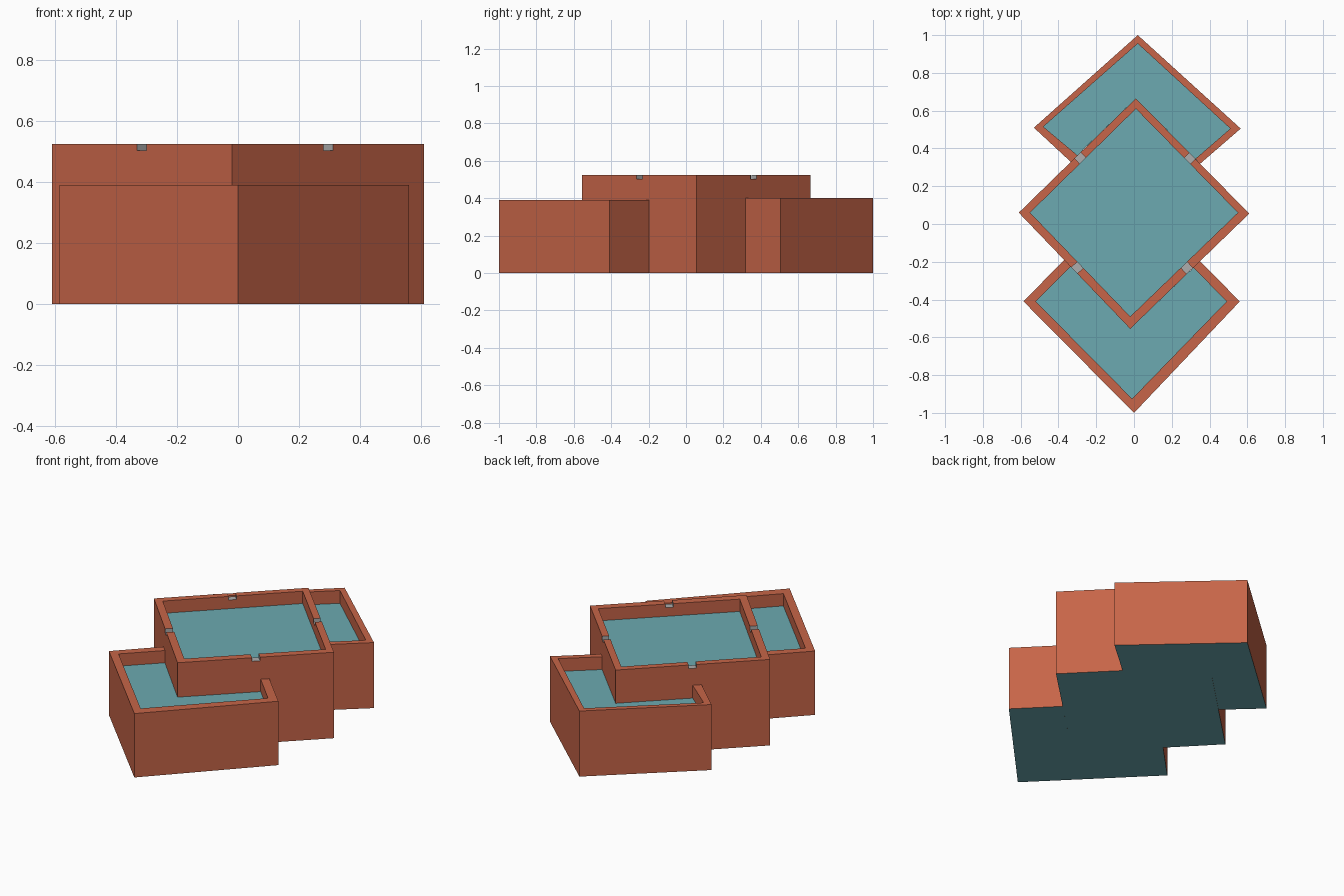
import bpy, bmesh
from math import atan2
from mathutils import Vector

if "Cube" in bpy.data.objects:
    bpy.data.objects.remove(bpy.data.objects["Cube"])


def material(name, color):
    m = bpy.data.materials.new(name)
    m.diffuse_color = (*color, 1)
    m.use_nodes = True
    m.node_tree.nodes["Principled BSDF"].inputs["Base Color"].default_value = m.diffuse_color
    return m


BRICK = material("brick", (0.57, 0.13, 0.065, 1)[:3])
ROOF = material("roof_teal", (0.15, 0.40, 0.44))
GREY = material("drain_grey", (0.42, 0.42, 0.42))


def finish(name, bm, mats):
    bmesh.ops.remove_doubles(bm, verts=bm.verts, dist=1e-5)
    bmesh.ops.recalc_face_normals(bm, faces=bm.faces)
    mesh = bpy.data.meshes.new(name)
    bm.to_mesh(mesh)
    bm.free()
    for m in mats:
        mesh.materials.append(m)
    ob = bpy.data.objects.new(name, mesh)
    bpy.context.collection.objects.link(ob)
    return ob


def block(name, outer, inner, top, floor, corner=None):
    """Walled block with a sunken flat roof; an open wall run is closed by the
    tower faces that meet at corner."""
    bm = bmesh.new()

    def face(points, mat):
        bm.faces.new([bm.verts.new(p) for p in points]).material_index = mat

    def at(points, z):
        return [(x, y, z) for x, y in points]

    n = len(outer)
    for i in range(n if corner is None else n - 1):
        j = (i + 1) % n
        o, k = [outer[i], outer[j]], [inner[i], inner[j]]
        face(at(o, 0) + at(o[::-1], top), 0)        # outer wall
        face(at(k, floor) + at(k[::-1], top), 0)    # parapet inside
        face(at(o, top) + at(k[::-1], top), 0)      # parapet top
    extra = [corner] if corner else []
    face(at(inner + extra, floor), 1)
    face(at(outer + extra, 0), 1)
    if corner:
        # hidden sides against the tower
        for a, b in ((outer[-1], inner[-1]), (inner[0], outer[0])):
            face(at([a, b], 0) + at([b], floor) + at([b, a], top), 0)
        for a, b in ((inner[-1], corner), (corner, inner[0])):
            face(at([a, b], 0) + at([b, a], floor), 0)
        # the base outline shares the inner wall ends with the hidden sides
    return finish(name, bm, [BRICK, ROOF])


# Tall middle block
tower_outer = [(-0.61, 0.06), (-0.02, -0.555), (0.61, 0.055), (0.01, 0.665)]
tower_inner = [(-0.55, 0.06), (-0.02, -0.49), (0.55, 0.06), (0.01, 0.61)]
tower = block("middle_block", tower_outer, tower_inner, 0.525, 0.45)

# Lower front and back wings
block("front_wing",
      [(-0.37, -0.19), (-0.585, -0.41), (0, -1), (0.56, -0.41), (0.35, -0.197)],
      [(-0.335, -0.226), (-0.52, -0.41), (-0.01, -0.925), (0.49, -0.41), (0.315, -0.231)],
      0.39, 0.315, tower_outer[1])
block("back_wing",
      [(0.35, 0.319), (0.565, 0.505), (0.02, 1), (-0.53, 0.51), (-0.335, 0.329)],
      [(0.325, 0.345), (0.51, 0.505), (0.02, 0.955), (-0.48, 0.515), (-0.30, 0.364)],
      0.40, 0.322, tower_outer[3])

# Grey drain notches through the middle of each tower parapet
for i in range(4):
    j = (i + 1) % 4
    a, b, c, d = (Vector(p) for p in (tower_outer[i], tower_outer[j],
                                      tower_inner[i], tower_inner[j]))
    mid, along = (a + b + c + d) / 4, b - a
    bm = bmesh.new()
    bmesh.ops.create_cube(bm, size=1)
    cutter = finish("notch_cutter", bm, [GREY])
    cutter.scale = (0.045, 0.09, 0.044)
    cutter.location = (mid.x, mid.y, 0.525)
    cutter.rotation_euler.z = atan2(along.y, along.x)
    cutter.hide_render = True
    mod = tower.modifiers.new("notch", 'BOOLEAN')
    mod.operation, mod.solver, mod.object = 'DIFFERENCE', 'EXACT', cutter
    mod.material_mode = 'TRANSFER'
    bpy.context.view_layer.objects.active = tower
    bpy.ops.object.modifier_apply(modifier=mod.name)
    bpy.data.objects.remove(cutter)
